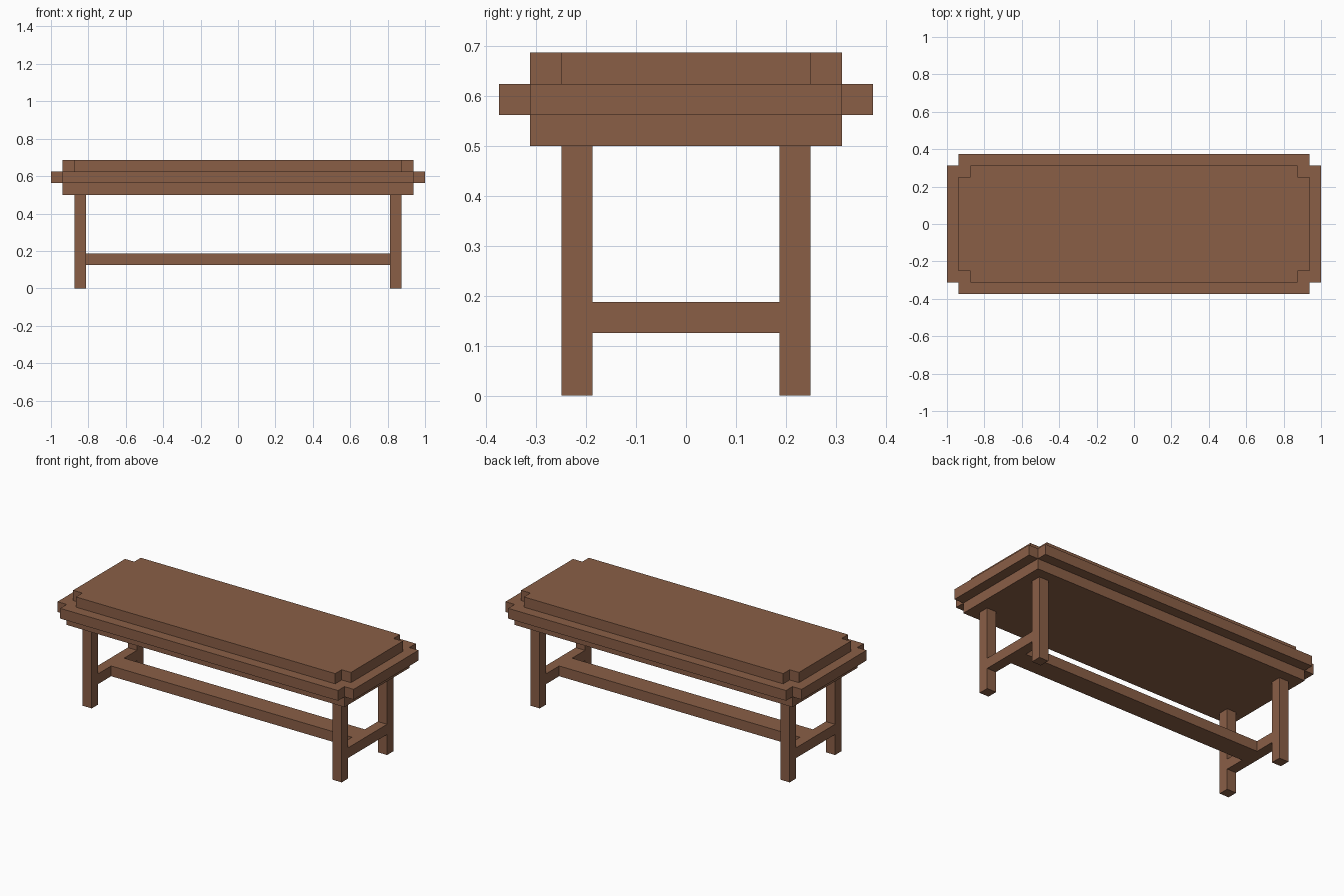
import bpy, bmesh

U = 0.0625  # building module; all sizes below are in modules

cube = bpy.data.objects.get("Cube")
if cube:
    bpy.data.objects.remove(cube, do_unlink=True)

wood = bpy.data.materials.new("brown wood")
wood.use_nodes = True
COLOUR = (0.254, 0.114, 0.062, 1.0)
wood.diffuse_color = COLOUR
bsdf = next(n for n in wood.node_tree.nodes if n.type == 'BSDF_PRINCIPLED')
bsdf.inputs["Base Color"].default_value = COLOUR


def prism(name, outline, z0, z1):
    """Extrude a counter-clockwise outline from z0 to z1."""
    bm = bmesh.new()
    face = bm.faces.new([bm.verts.new((x * U, y * U, z0 * U)) for x, y in outline])
    top = bmesh.ops.extrude_face_region(bm, geom=[face])["geom"]
    verts = [v for v in top if isinstance(v, bmesh.types.BMVert)]
    bmesh.ops.translate(bm, verts=verts, vec=(0, 0, (z1 - z0) * U))
    bmesh.ops.recalc_face_normals(bm, faces=bm.faces[:])
    mesh = bpy.data.meshes.new(name)
    bm.to_mesh(mesh)
    bm.free()
    mesh.materials.append(wood)
    obj = bpy.data.objects.new(name, mesh)
    bpy.context.scene.collection.objects.link(obj)
    return obj


def box(name, x0, x1, y0, y1, z0, z1):
    return prism(name, [(x0, y0), (x1, y0), (x1, y1), (x0, y1)], z0, z1)


def notched_slab(name, hx, hy, z0, z1):
    """Slab with a one-module square notch in each corner."""
    a, b = hx - 1, hy - 1
    outline = [(a, -hy), (a, -b), (hx, -b), (hx, b), (a, b), (a, hy),
               (-a, hy), (-a, b), (-hx, b), (-hx, -b), (-a, -b), (-a, -hy)]
    return prism(name, outline, z0, z1)


# Stepped tabletop
box("lower_slab", -15, 15, -5, 5, 8, 9)
notched_slab("middle_slab", 16, 6, 9, 10)
notched_slab("top_slab", 15, 5, 10, 11)

# Legs and the rail joining each pair
for side, sx in (("left", 1), ("right", -1)):
    x0, x1 = sorted((13 * sx, 14 * sx))
    for end, sy in (("front", -1), ("back", 1)):
        y0, y1 = sorted((3 * sy, 4 * sy))
        box(f"{end}_{side}_leg", x0, x1, y0, y1, 0, 8)
    box(f"{side}_rail", x0, x1, -3, 3, 2, 3)

# Long stretcher between the rails
box("stretcher", -13, 13, -1, 1, 2, 3)
